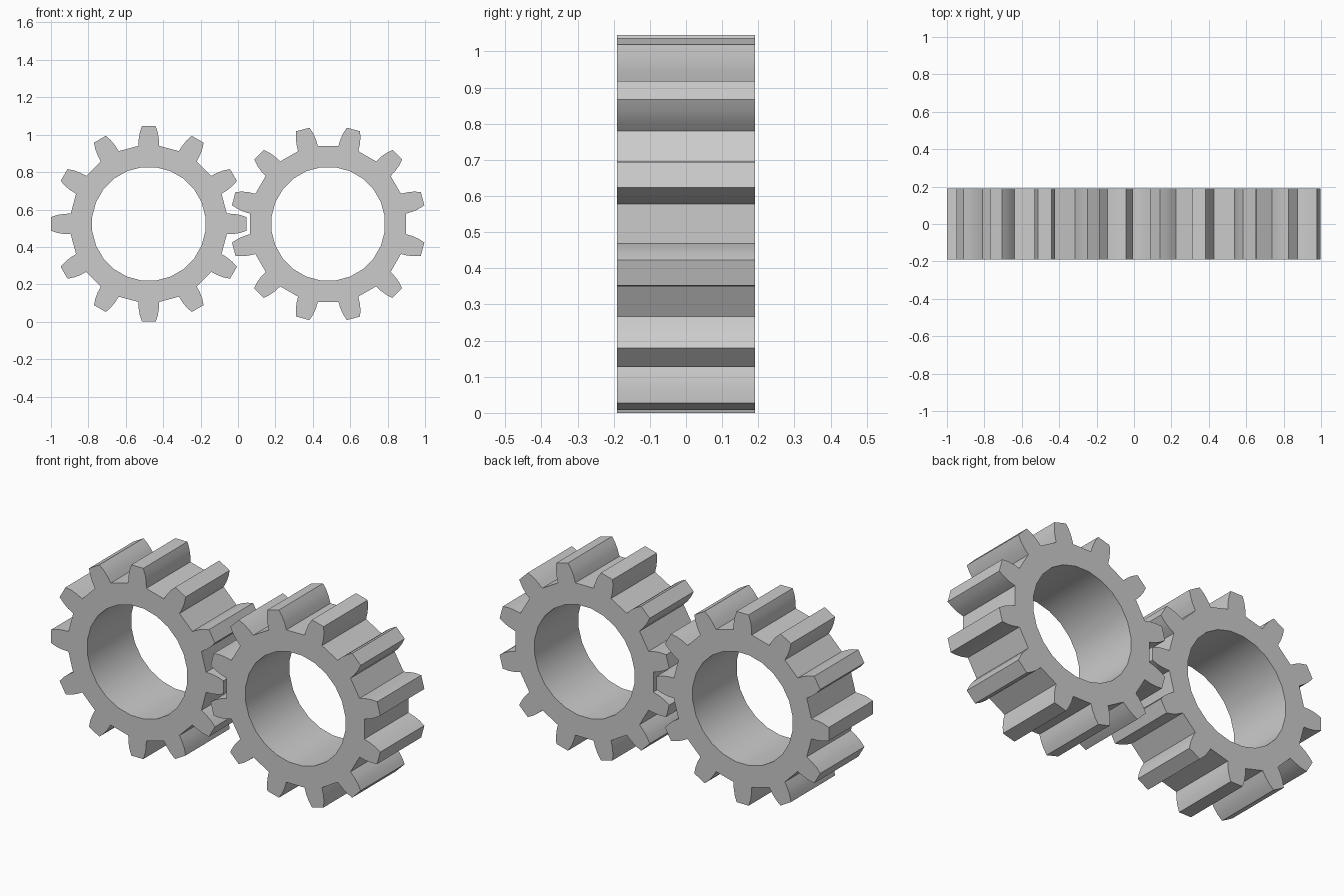
import bpy, bmesh
from math import radians, sin, cos

if "Cube" in bpy.data.objects:
    bpy.data.objects.remove(bpy.data.objects["Cube"])

TEETH = 12
PITCH = 360 / TEETH
HALF_WIDTH = 0.191
BORE = 0.305
CENTRE_Z = 0.523
# tooth flank: radius, half angle in degrees, from root to tip
FLANK = [(0.421, 7.5), (0.457, 6.75), (0.491, 5.6), (0.524, 4.0)]


def make_gear(name, cx, phase):
    bm = bmesh.new()

    def vert(r, deg):
        a = radians(deg)
        return bm.verts.new((r * cos(a), -HALF_WIDTH, r * sin(a)))

    # front face: one tooth sector and one root sector per pitch
    for i in range(TEETH):
        a = phase + i * PITCH
        tooth = [(r, a - h) for r, h in FLANK]
        tooth += [(r, a + h) for r, h in reversed(FLANK)]
        tooth += [(BORE, a + 7.5), (BORE, a - 7.5)]
        root = [(FLANK[0][0], a + 7.5), (FLANK[0][0], a + 22.5),
                (BORE, a + 22.5), (BORE, a + 7.5)]
        for outline in (tooth, root):
            bm.faces.new([vert(*p) for p in outline])
    bmesh.ops.remove_doubles(bm, verts=bm.verts[:], dist=1e-4)

    # merge sectors into a clean ring and extrude it to full width
    res = bmesh.ops.extrude_face_region(bm, geom=bm.faces[:], use_keep_orig=True)
    moved = [g for g in res["geom"] if isinstance(g, bmesh.types.BMVert)]
    bmesh.ops.translate(bm, verts=moved, vec=(0, 2 * HALF_WIDTH, 0))
    bmesh.ops.recalc_face_normals(bm, faces=bm.faces[:])

    mesh = bpy.data.meshes.new(name)
    bm.to_mesh(mesh)
    bm.free()
    gear = bpy.data.objects.new(name, mesh)
    gear.location = (cx, 0, CENTRE_Z)
    bpy.context.collection.objects.link(gear)

    # smooth the flanks and bore, keep tooth corners sharp
    bpy.ops.object.select_all(action='DESELECT')
    gear.select_set(True)
    bpy.context.view_layer.objects.active = gear
    bpy.ops.object.shade_smooth_by_angle(angle=radians(25))


# meshing pair, the right one turned by half a tooth
make_gear("left_gear", -0.477, 0)
make_gear("right_gear", 0.482, PITCH / 2)
